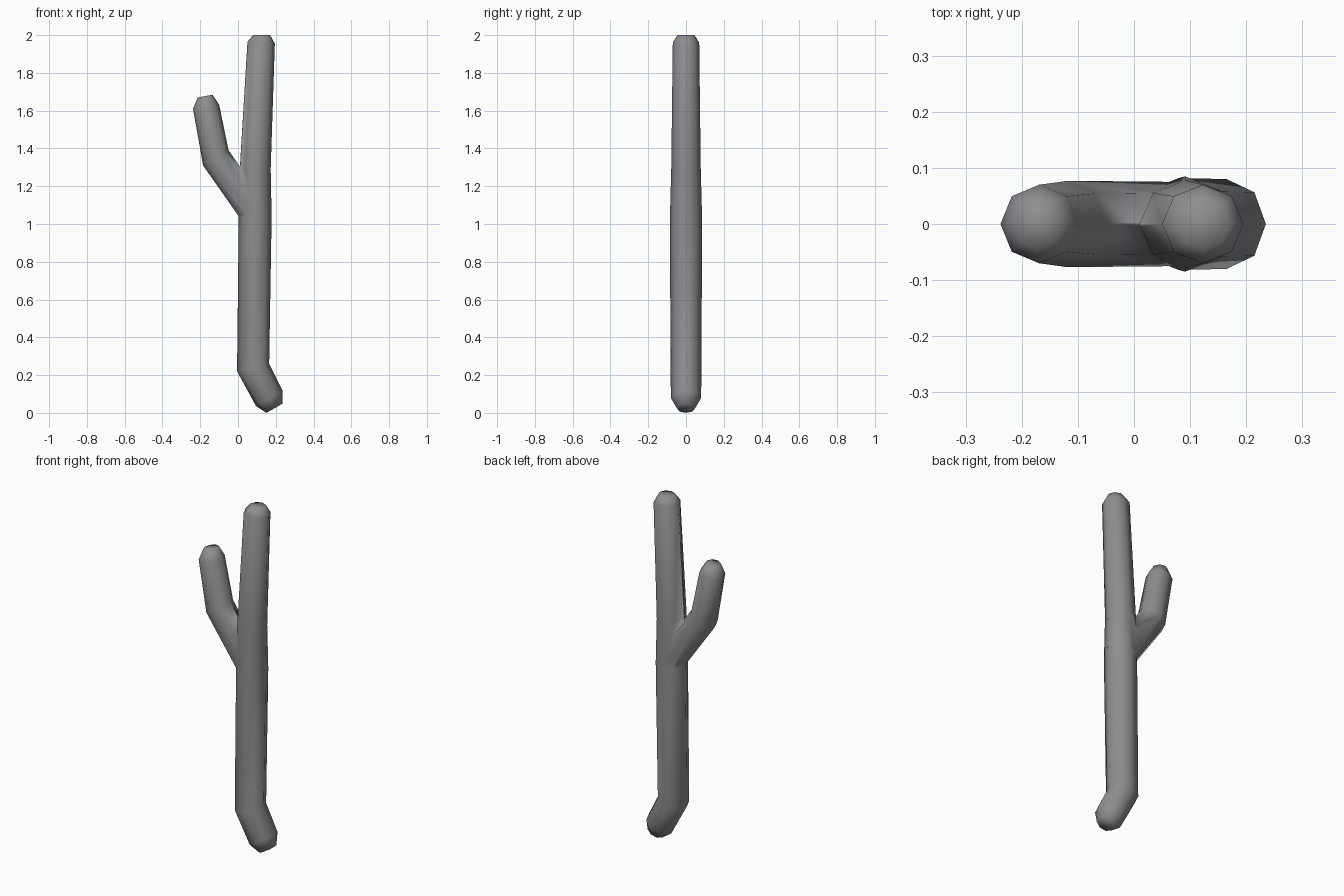
import bpy, bmesh, math
from mathutils import Vector

cube = bpy.data.objects.get("Cube")
if cube:
    bpy.data.objects.remove(cube)

SIDES = 8
grey = bpy.data.materials.new("bark grey")
grey.use_nodes = True
colour = (0.27, 0.27, 0.27, 1)
grey.diffuse_color = colour
grey.node_tree.nodes["Principled BSDF"].inputs["Base Color"].default_value = colour


def limb(name, rings):
    """Tube through rings given as (left x, left z, right x, right z, depth radius)."""
    bm = bmesh.new()
    loops = []
    for lx, lz, rx, rz, depth in rings:
        left, right = Vector((lx, 0, lz)), Vector((rx, 0, rz))
        mid, half = (left + right) / 2, (right - left) / 2
        angles = [2 * math.pi * i / SIDES for i in range(SIDES)]
        loops.append([bm.verts.new(mid + half * math.cos(a) + Vector((0, depth * math.sin(a), 0)))
                      for a in angles])
    for low, high in zip(loops, loops[1:]):
        for i in range(SIDES):
            j = (i + 1) % SIDES
            bm.faces.new((low[i], low[j], high[j], high[i]))
    bm.faces.new(loops[0][::-1])
    bm.faces.new(loops[-1])
    bmesh.ops.recalc_face_normals(bm, faces=bm.faces)
    mesh = bpy.data.meshes.new(name)
    bm.to_mesh(mesh)
    bm.free()
    mesh.materials.append(grey)
    obj = bpy.data.objects.new(name, mesh)
    bpy.context.collection.objects.link(obj)
    return obj


# Main stem: rounded foot, bend, long shaft, rounded top
stem = limb("stem", [
    (0.15, 0.0, 0.235, 0.048, 0.048),
    (0.095, 0.037, 0.235, 0.12, 0.08),
    (-0.005, 0.22, 0.165, 0.26, 0.082),
    (0.004, 1.04, 0.178, 1.04, 0.085),
    (0.01, 1.30, 0.173, 1.29, 0.078),
    (0.05, 1.965, 0.195, 1.955, 0.07),
    (0.08, 2.0, 0.17, 2.0, 0.045),
])

# Side branch rising out of the stem
branch = limb("branch", [
    (0.015, 1.025, 0.145, 1.115, 0.075),
    (-0.185, 1.31, -0.05, 1.39, 0.077),
    (-0.238, 1.61, -0.10, 1.632, 0.07),
    (-0.213, 1.67, -0.135, 1.684, 0.045),
])

# Merge the branch into the stem
join = stem.modifiers.new("join branch", "BOOLEAN")
join.operation = "UNION"
join.solver = "EXACT"
join.object = branch
bpy.context.view_layer.objects.active = stem
stem.select_set(True)
bpy.ops.object.modifier_apply(modifier=join.name)
bpy.data.objects.remove(branch)
stem.name = "forked_stick"
for face in stem.data.polygons:
    face.use_smooth = True
